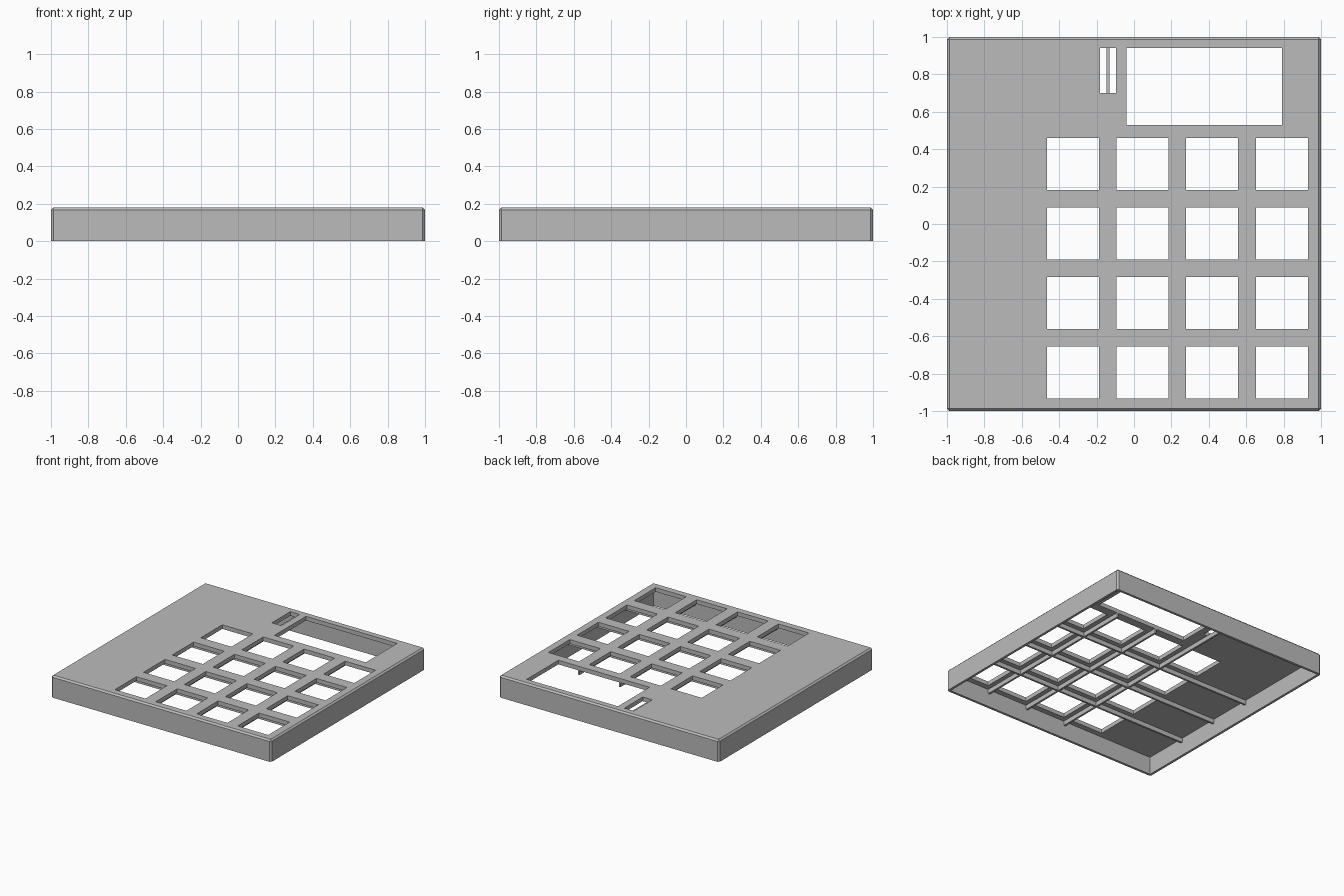
import bpy, bmesh
from mathutils import Matrix, Vector

default = bpy.data.objects.get("Cube")
if default:
    bpy.data.objects.remove(default, do_unlink=True)

HEIGHT, CHAMFER, WALL = 0.18, 0.013, 0.02
CEILING = 0.146            # underside of the top plate
RIB_W, RIB_BOTTOM = 0.016, 0.11
PITCH, KEY = 0.372, 0.278
INNER = 1 - WALL

grey = bpy.data.materials.new("plain grey")
grey.use_nodes = True
grey.diffuse_color = (0.5, 0.5, 0.5, 1)
grey.node_tree.nodes["Principled BSDF"].inputs["Base Color"].default_value = (0.5, 0.5, 0.5, 1)


def add_box(bm, low, high):
    low, high = Vector(low), Vector(high)
    place = Matrix.Translation((low + high) / 2) @ Matrix.Diagonal((*(high - low), 1))
    bmesh.ops.create_cube(bm, size=1, matrix=place)


def make_object(name, bm):
    mesh = bpy.data.meshes.new(name)
    bm.to_mesh(mesh)
    bm.free()
    mesh.materials.append(grey)
    obj = bpy.data.objects.new(name, mesh)
    bpy.context.collection.objects.link(obj)
    return obj


def cut(target, cutter):
    cutter.hide_render = True
    mod = target.modifiers.new("cut", 'BOOLEAN')
    mod.operation, mod.solver, mod.object = 'DIFFERENCE', 'EXACT', cutter
    bpy.context.view_layer.objects.active = target
    bpy.ops.object.modifier_apply(modifier=mod.name)
    bpy.data.objects.remove(cutter, do_unlink=True)


# Case: chamfered block, sharp only along the open bottom
bm = bmesh.new()
add_box(bm, (-1, -1, 0), (1, 1, HEIGHT))
edges = [e for e in bm.edges if any(v.co.z > CEILING for v in e.verts)]
bmesh.ops.bevel(bm, geom=edges, offset=CHAMFER, segments=1, affect='EDGES')
case = make_object("case", bm)

# Hollow underside
bm = bmesh.new()
add_box(bm, (-INNER, -INNER, -0.1), (INNER, INNER, CEILING))
cut(case, make_object("cavity_cutter", bm))

# Key holes, display window and narrow slot
bm = bmesh.new()
openings = [(-0.04, 0.53, 0.79, 0.94), (-0.183, 0.70, -0.097, 0.94)]
for col in range(4):
    for row in range(4):
        x, y = -0.465 + col * PITCH, -0.934 + row * PITCH
        openings.append((x, y, x + KEY, y + KEY))
for x0, y0, x1, y1 in openings:
    add_box(bm, (x0, y0, CEILING - 0.02), (x1, y1, HEIGHT + 0.1))
cut(case, make_object("opening_cutter", bm))

# Stiffening ribs midway between the key holes
for i in range(3):
    c = -0.14 + i * PITCH
    end = INNER if i == 0 else 0.53
    bm = bmesh.new()
    add_box(bm, (c - RIB_W / 2, -INNER, RIB_BOTTOM), (c + RIB_W / 2, end, CEILING))
    make_object(f"column_rib_{i + 1}", bm)
    c = -0.61 + i * PITCH
    bm = bmesh.new()
    add_box(bm, (-INNER, c - RIB_W / 2, RIB_BOTTOM), (INNER, c + RIB_W / 2, CEILING))
    make_object(f"row_rib_{i + 1}", bm)
